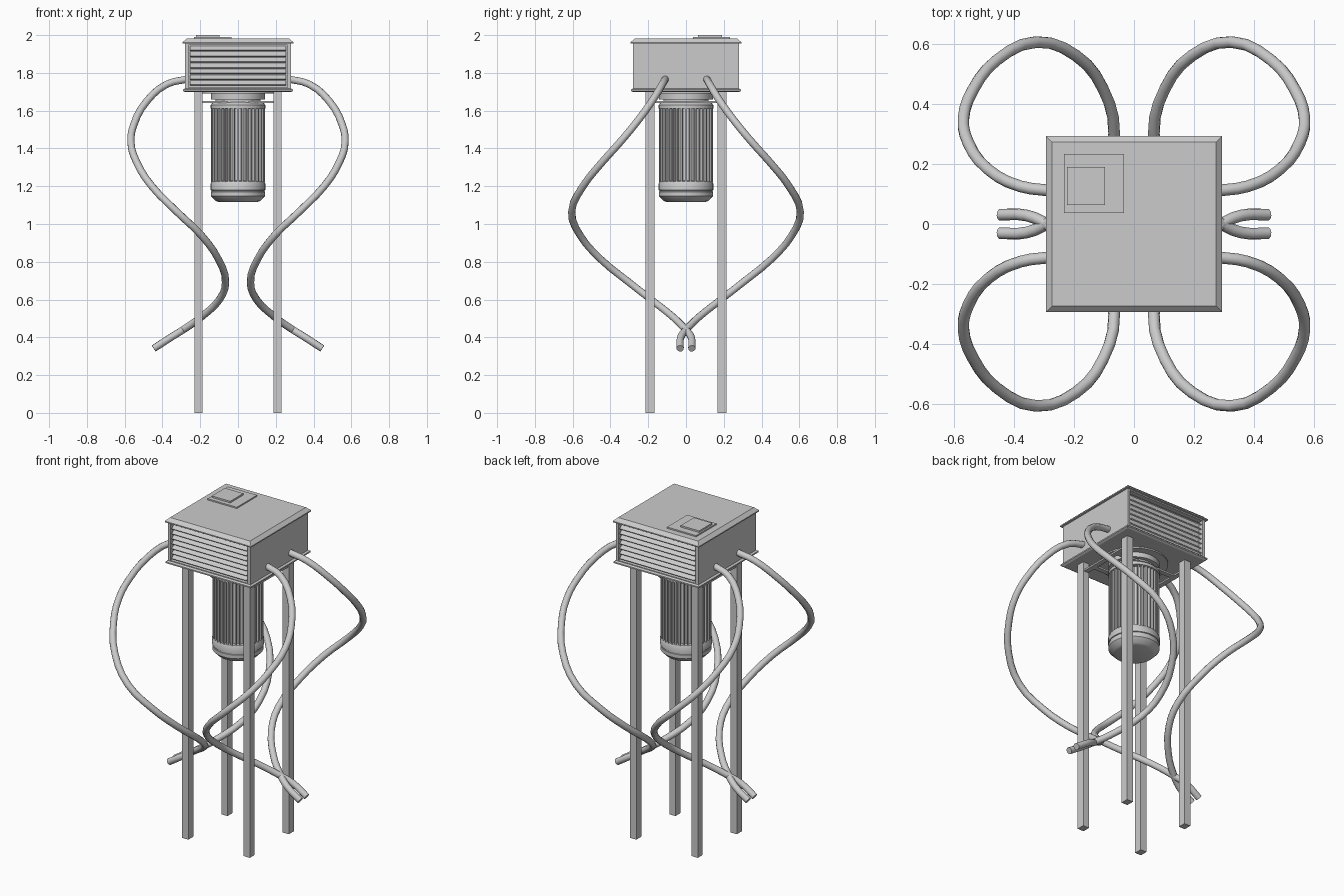
import bpy, bmesh
from math import pi, cos, sin, radians
from mathutils import Matrix, Vector

if "Cube" in bpy.data.objects:
    bpy.data.objects.remove(bpy.data.objects["Cube"])


def finish(name, bm, smooth=False):
    bmesh.ops.recalc_face_normals(bm, faces=bm.faces)
    me = bpy.data.meshes.new(name)
    bm.to_mesh(me)
    bm.free()
    ob = bpy.data.objects.new(name, me)
    bpy.context.collection.objects.link(ob)
    if smooth:
        bpy.ops.object.select_all(action='DESELECT')
        ob.select_set(True)
        bpy.context.view_layer.objects.active = ob
        bpy.ops.object.shade_smooth_by_angle(angle=radians(35))
    return ob


def add_box(bm, lo, hi, rot=None):
    lo, hi = Vector(lo), Vector(hi)
    m = Matrix.Translation((lo + hi) / 2)
    if rot:
        m = m @ rot
    return bmesh.ops.create_cube(bm, size=1, matrix=m @ Matrix.Diagonal((*(hi - lo), 1)))['verts']


def box(name, lo, hi):
    bm = bmesh.new()
    add_box(bm, lo, hi)
    return finish(name, bm)


def square_stack(name, profile):
    """Loft of centred squares from (half width, z) pairs."""
    bm = bmesh.new()
    rings = [[bm.verts.new((sx * r, sy * r, z)) for sx, sy in ((-1, -1), (1, -1), (1, 1), (-1, 1))]
             for r, z in profile]
    for a, b in zip(rings, rings[1:]):
        for i in range(4):
            j = (i + 1) % 4
            bm.faces.new((a[i], a[j], b[j], b[i]))
    bm.faces.new(rings[0])
    bm.faces.new(rings[-1])
    return finish(name, bm)


def lathe(name, profile, n=40):
    """Closed turned part from (radius, z) pairs."""
    bm = bmesh.new()
    rings = [[bm.verts.new((r * cos(2 * pi * i / n), r * sin(2 * pi * i / n), z)) for i in range(n)]
             for r, z in profile]
    for a, b in zip(rings, rings[1:]):
        for i in range(n):
            j = (i + 1) % n
            bm.faces.new((a[i], a[j], b[j], b[i]))
    bm.faces.new(rings[0])
    bm.faces.new(rings[-1])
    return finish(name, bm, True)


# Housing with recessed vents front and back
bm = bmesh.new()
add_box(bm, (-.28, -.28, 1.705), (.28, .28, 1.965))
bm.normal_update()
for f in [f for f in bm.faces if abs(f.normal.y) > .9]:
    bmesh.ops.inset_individual(bm, faces=[f], thickness=.025, depth=0)
    bmesh.ops.inset_individual(bm, faces=[f], thickness=.0005, depth=-.03)
finish("housing", bm)
square_stack("housing_lid", [(.293, 1.955), (.293, 1.962), (.272, 1.982)])
square_stack("housing_base_rim", [(.28, 1.698), (.291, 1.704), (.291, 1.712), (.28, 1.718)])

# Tilted vent slats
for side, label in ((-1, "front"), (1, "back")):
    bm = bmesh.new()
    for i in range(7):
        z = 1.746 + i * .0305
        y = side * .266
        add_box(bm, (-.255, y - .017, z - .0035), (.255, y + .017, z + .0035),
                Matrix.Rotation(radians(-40 * side), 4, 'X'))
    finish(label + "_vent_slats", bm)

# Hatch on the lid
box("hatch_plate", (-.232, .037, 1.978), (-.034, .233, 1.99))
box("hatch_cover", (-.222, .063, 1.985), (-.097, .19, 2.0))

# Legs and thin braces beneath the housing
for sx, a in ((-1, "left"), (1, "right")):
    for sy, b in ((-1, "front"), (1, "back")):
        x, y = sx * .209, sy * .19
        box(f"{b}_{a}_leg", (x - .021, y - .024, 0), (x + .021, y + .024, 1.705))
bm = bmesh.new()
for s in (-1, 1):
    add_box(bm, (-.209, s * .1 - .015, 1.64), (.209, s * .1 + .015, 1.65))
    add_box(bm, (s * .209 - .015, -.19, 1.64), (s * .209 + .015, .19, 1.65))
finish("motor_braces", bm)

# Motor
lathe("motor_mount", [(.19, 1.705), (.19, 1.69), (.143, 1.69), (.143, 1.66), (.12, 1.66),
                      (.12, 1.645), (.136, 1.64), (.145, 1.63), (.145, 1.612), (.12, 1.612)])
lathe("motor_core", [(.118, 1.2), (.118, 1.625)])
lathe("motor_end_cap", [(.1, 1.116), (.118, 1.122), (.143, 1.148), (.143, 1.17), (.14, 1.172),
                        (.14, 1.178), (.145, 1.18), (.145, 1.212), (.138, 1.226), (.118, 1.23)])
bm = bmesh.new()
for i in range(36):
    for v in add_box(bm, (.11, -.004, 1.222), (.142, .004, 1.618)):
        v.co = Matrix.Rotation(2 * pi * i / 36, 3, 'Z') @ v.co
finish("motor_fins", bm)

# Four mirrored hoses
path = [(.27, .11, 1.767), (.377, .125, 1.74), (.483, .18, 1.65), (.551, .27, 1.528),
        (.567, .35, 1.432), (.536, .445, 1.326), (.456, .545, 1.2), (.325, .605, 1.066),
        (.193, .56, .939), (.103, .45, .812), (.066, .30, .69), (.098, .185, .6),
        (.193, .07, .509), (.275, .01, .45), (.355, -.028, .40), (.446, -.031, .341)]
for sx, a in ((-1, "left"), (1, "right")):
    for sy, b in ((-1, "front"), (1, "back")):
        cu = bpy.data.curves.new(f"{b}_{a}_hose", 'CURVE')
        cu.dimensions = '3D'
        cu.bevel_depth = .0195
        cu.bevel_resolution = 3
        cu.resolution_u = 3
        cu.use_fill_caps = True
        sp = cu.splines.new('BEZIER')
        sp.bezier_points.add(len(path) - 1)
        for p, (x, y, z) in zip(sp.bezier_points, path):
            p.co = (sx * x, sy * y, z)
            p.handle_left_type = p.handle_right_type = 'AUTO'
        ob = bpy.data.objects.new(cu.name, cu)
        bpy.context.collection.objects.link(ob)
